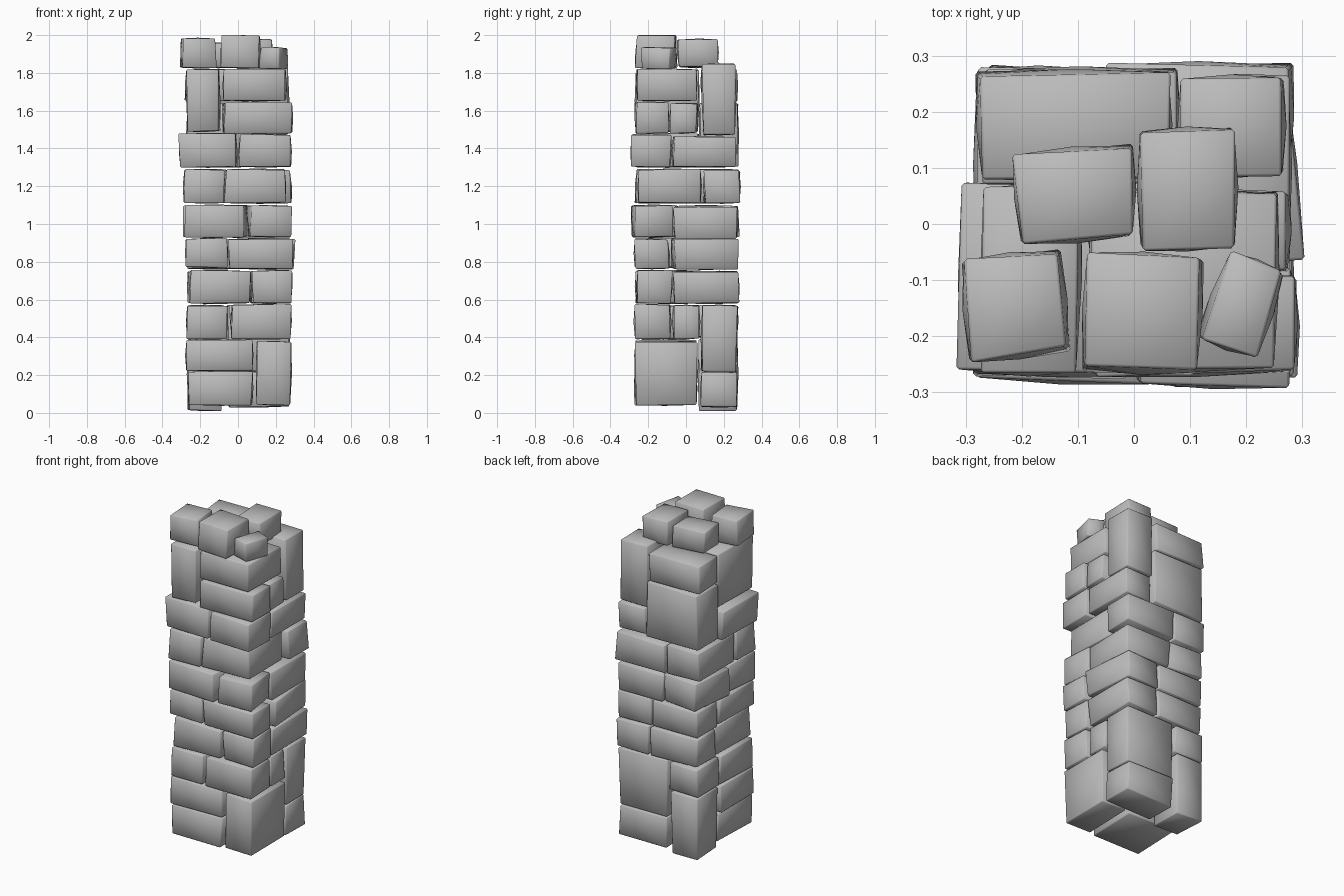
import bpy, bmesh, random
from math import radians
from mathutils import Matrix, Vector

random.seed(4)
cube = bpy.data.objects.get("Cube")
if cube:
    bpy.data.objects.remove(cube, do_unlink=True)

stone_grey = bpy.data.materials.new("stone grey")
stone_grey.use_nodes = True
color = (0.5, 0.5, 0.5, 1)
stone_grey.diffuse_color = color
stone_grey.node_tree.nodes["Principled BSDF"].inputs["Base Color"].default_value = color

GAP = 0.004                              # half of the joint between stones
BULGE = Vector((0.007, 0.007, 0.004))    # swelling of each face
JITTER = 0.007                           # unevenness of the corners


def wobble(amount):
    return random.uniform(-amount, amount)


def stone(name, low, high, yaw=0):
    """Roughly hewn block: uneven corners, swollen faces, softened edges."""
    bm = bmesh.new()
    bmesh.ops.create_cube(bm, size=2)
    bmesh.ops.subdivide_edges(bm, edges=bm.edges[:], cuts=1, use_grid_fill=True)
    center, half = (low + high) / 2, (high - low) / 2 - BULGE / 2
    turn = Matrix.Rotation(radians(yaw), 3, 'Z')
    corners = {(i, j, k): Vector((wobble(JITTER), wobble(JITTER), wobble(JITTER / 2)))
               for i in (-1, 1) for j in (-1, 1) for k in (-1, 1)}
    for v in bm.verts:
        p = v.co.copy()
        shift = Vector()
        for c, offset in corners.items():
            weight = 1
            for axis in range(3):
                weight *= (1 + c[axis] * p[axis]) / 2
            shift += offset * weight
        # Face centres swell outward
        if sum(abs(value) > 0.5 for value in p) == 1:
            shift += p * BULGE
        v.co = center + turn @ (p * half + shift)
        v.co.z = min(max(v.co.z, 0), 2)
    rims = [e for e in bm.edges if e.calc_face_angle(0) > 0.9]
    bmesh.ops.bevel(bm, geom=rims, offset=0.005, segments=1, affect='EDGES')
    for f in bm.faces:
        f.smooth = True
    mesh = bpy.data.meshes.new(name)
    bm.to_mesh(mesh)
    bm.free()
    mesh.materials.append(stone_grey)
    bpy.context.collection.objects.link(bpy.data.objects.new(name, mesh))


def corner_stack(name, sx, sy, rows):
    """Corner stones; each row is bottom, top, inner x, inner y, outer x, outer y, maybe yaw."""
    for n, (z0, z1, ix, iy, ox, oy, *yaw) in enumerate(rows, 1):
        ix, iy = ix + sx * GAP, iy + sy * GAP
        ox, oy = sx * ox, sy * oy
        low = Vector((min(ox, ix), min(oy, iy), z0))
        high = Vector((max(ox, ix), max(oy, iy), z1))
        stone(f"{name}_stone_{n}", low, high, *yaw)


corner_stack("front_right", -1, -1, [
    (.04, .22, .08, .06, .26, .27), (.22, .39, .08, .06, .28, .27),
    (.39, .57, -.05, .05, .27, .27), (.58, .755, .07, .08, .255, .27),
    (.77, .925, -.05, .07, .275, .27), (.93, 1.1, .05, -.04, .275, .285, -4),
    (1.11, 1.29, -.07, -.08, .29, .27), (1.3, 1.48, -.005, .07, .31, .27, -2),
    (1.49, 1.82, -.09, .07, .27, .27),
])
corner_stack("front_left", 1, -1, [
    (.04, .38, .095, .065, .28, .27), (.39, .575, -.04, -.08, .28, .275),
    (.58, .755, .07, -.07, .285, .255), (.76, .92, -.055, -.085, .29, .275),
    (.93, 1.1, .05, -.075, .275, .285, 5), (1.11, 1.29, -.075, .09, .255, .255),
    (1.3, 1.475, 0, -.075, .28, .29), (1.48, 1.645, -.08, -.09, .285, .27),
    (1.65, 1.82, -.08, .06, .255, .265),
])
corner_stack("back_left", 1, 1, [
    (.03, .22, -.06, .075, .27, .27), (.22, .57, -.06, .075, .27, .27),
    (.58, .75, .06, -.07, .28, .28), (.76, .92, .06, -.075, .29, .275, 5),
    (.92, 1.09, -.04, -.07, .275, .27), (1.11, 1.285, -.06, .09, .285, .285),
    (1.3, 1.465, .09, -.075, .28, .265), (1.47, 1.85, .08, .08, .27, .265),
])
corner_stack("back_right", -1, 1, [
    (.01, .39, -.08, .06, .265, .27), (.4, .57, -.07, .05, .27, .275),
    (.58, .75, .06, .08, .265, .275), (.76, .92, .05, .07, .27, .275),
    (.93, 1.1, -.04, -.03, .28, .275, -5), (1.11, 1.29, -.06, -.08, .28, .28),
    (1.3, 1.64, .08, .07, .27, .275), (1.65, 1.82, .07, .075, .28, .27),
])

# Filler stones on the left side
stone("left_filler_lower", Vector((-.04, -.07, .39)), Vector((.27, .07, .57)))
stone("left_filler_upper", Vector((-.08, -.085, 1.48)), Vector((.28, .06, 1.64)))

# Loose crowning stones, slightly turned
stone("crown_front_right", Vector((-.3, -.235, 1.825)), Vector((-.12, -.055, 1.985)), 6)
stone("crown_front_middle", Vector((-.09, -.265, 1.825)), Vector((.12, -.055, 2)), -2)
stone("crown_front_left", Vector((.135, -.225, 1.82)), Vector((.25, -.06, 1.935)), -18)
stone("crown_back_right", Vector((-.21, -.03, 1.825)), Vector((0, .135, 1.96)), 3)
stone("crown_back_left", Vector((.01, -.045, 1.83)), Vector((.18, .17, 1.98)), 1)
